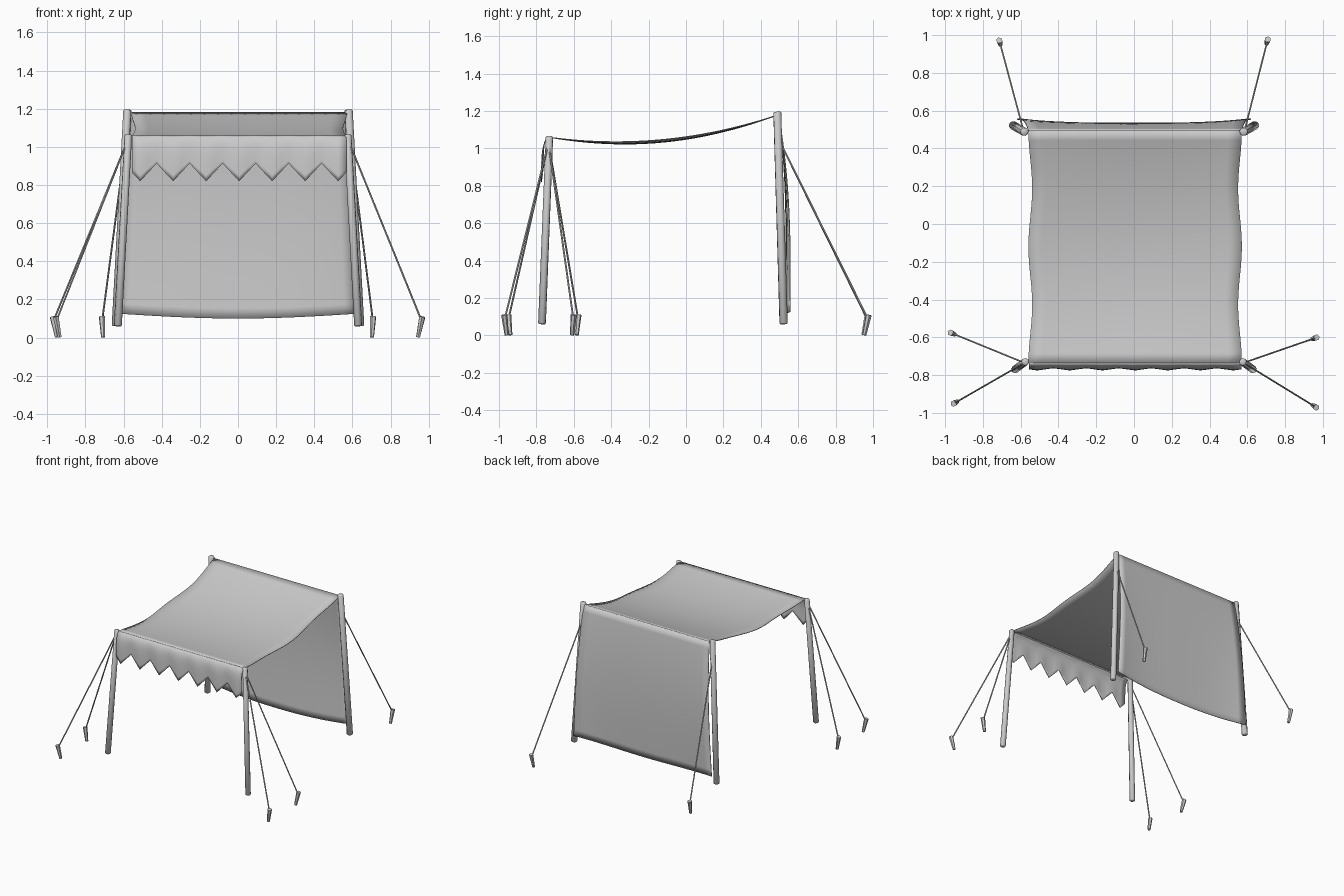
import bpy, bmesh, math
from mathutils import Vector

if "Cube" in bpy.data.objects:
    bpy.data.objects.remove(bpy.data.objects["Cube"], do_unlink=True)

GREY = (0.6, 0.6, 0.6, 1)
mat = bpy.data.materials.new("plain grey")
mat.use_nodes = True
mat.diffuse_color = GREY
mat.node_tree.nodes["Principled BSDF"].inputs["Base Color"].default_value = GREY


def add_object(name, bm, angle):
    bmesh.ops.recalc_face_normals(bm, faces=bm.faces)
    mesh = bpy.data.meshes.new(name)
    bm.to_mesh(mesh)
    bm.free()
    mesh.materials.append(mat)
    ob = bpy.data.objects.new(name, mesh)
    bpy.context.collection.objects.link(ob)
    bpy.ops.object.select_all(action="DESELECT")
    bpy.context.view_layer.objects.active = ob
    ob.select_set(True)
    bpy.ops.object.shade_smooth_by_angle(angle=math.radians(angle))
    return ob


def rod(name, bottom, top, r_bottom, r_top, sides, bevel=0):
    """Tapered rod between two points."""
    a, b = Vector(bottom), Vector(top)
    bm = bmesh.new()
    bmesh.ops.create_cone(bm, cap_ends=True, segments=sides, radius1=r_bottom,
                          radius2=r_top, depth=(b - a).length)
    if bevel:
        rims = [e for e in bm.edges if abs(e.verts[0].co.z - e.verts[1].co.z) < 1e-4]
        bmesh.ops.bevel(bm, geom=rims, offset=bevel, segments=1, affect="EDGES")
    bm.transform((b - a).to_track_quat("Z", "Y").to_matrix().to_4x4())
    bmesh.ops.translate(bm, verts=bm.verts, vec=(a + b) / 2)
    return add_object(name, bm, 50)


def cloth(name, nu, nv, point):
    """Thin sheet; point(u, v) with u from -1 to 1 and v from 0 to 1."""
    bm = bmesh.new()
    rows = [[bm.verts.new(point(2 * i / nu - 1, j / nv)) for i in range(nu + 1)]
            for j in range(nv + 1)]
    for r, s in zip(rows, rows[1:]):
        for i in range(nu):
            bm.faces.new((r[i], r[i + 1], s[i + 1], s[i]))
    ob = add_object(name, bm, 60)
    solid = ob.modifiers.new("thickness", "SOLIDIFY")
    solid.thickness = 0.005
    solid.offset = 0


SHIFT = 0.006


# Sagging roof, slightly wavy along its sides
def roof(u, v):
    half = 0.555 + 0.01 * math.cos(4 * math.pi * v)
    z = 1.06 + 0.12 * v - 0.29 * v * (1 - v)
    z -= 0.014 * math.sin(math.pi * v) * (1 - u * u)
    return SHIFT + u * half, -0.735 + 1.23 * v, z


# Front flap with a zigzag hem and soft folds
def flap(u, v):
    tooth = u * 3.25
    saw = abs(tooth - round(tooth)) * 2
    drop = 0.24 - 0.093 * saw
    fold = 0.012 * v * math.cos(2 * math.pi * tooth)
    y = -0.735 - 0.032 * (1 - (1 - v) ** 4) - fold * (1 - 0.5 * v)
    z = 1.06 - drop * v ** 1.3
    return SHIFT + tooth * 0.173, y, z


# Hanging back wall, flaring out to the lower corners
def wall(u, v):
    half = 0.565 + 0.055 * v
    y = 0.495 + 0.025 * (1 - (1 - v) ** 4) + 0.015 * math.sin(math.pi * v)
    y += 0.035 * v * abs(u) ** 3
    z = 1.18 - v * (1.055 + 0.025 * math.cos(u * math.pi / 2))
    return SHIFT * (1 - v) + u * half, y, z


cloth("roof_cloth", 16, 24, roof)
cloth("front_flap", 26, 10, flap)
cloth("back_wall", 20, 20, wall)

# Posts, ropes and pegs for each side
PEGS = {
    "left": [("front", 0.955, -0.965), ("side", 0.955, -0.605), ("back", 0.705, 0.965)],
    "right": [("front", -0.945, -0.945), ("side", -0.96, -0.58), ("back", -0.71, 0.96)],
}
for side, s in (("left", 1), ("right", -1)):
    rod(side + "_front_post", (s * 0.63, -0.77, 0.06), (s * 0.575, -0.73, 1.065),
        0.021, 0.02, 8, 0.005)
    rod(side + "_back_post", (s * 0.64, 0.522, 0.06), (s * 0.58, 0.488, 1.195),
        0.023, 0.022, 8, 0.005)
    for where, x, y in PEGS[side]:
        tie = (s * 0.588, 0.505, 1.03) if where == "back" else (s * 0.58, -0.735, 1.03)
        out = Vector((x - tie[0], y - tie[1], 0)).normalized() * 0.012
        peg = Vector((x, y, 0))
        rod(f"{side}_{where}_peg", peg - out + Vector((0, 0, 0.002)),
            peg + out + Vector((0, 0, 0.11)), 0.011, 0.017, 6)
        rod(f"{side}_{where}_rope", peg + out * 0.6 + Vector((0, 0, 0.09)), tie,
            0.005, 0.005, 6)
